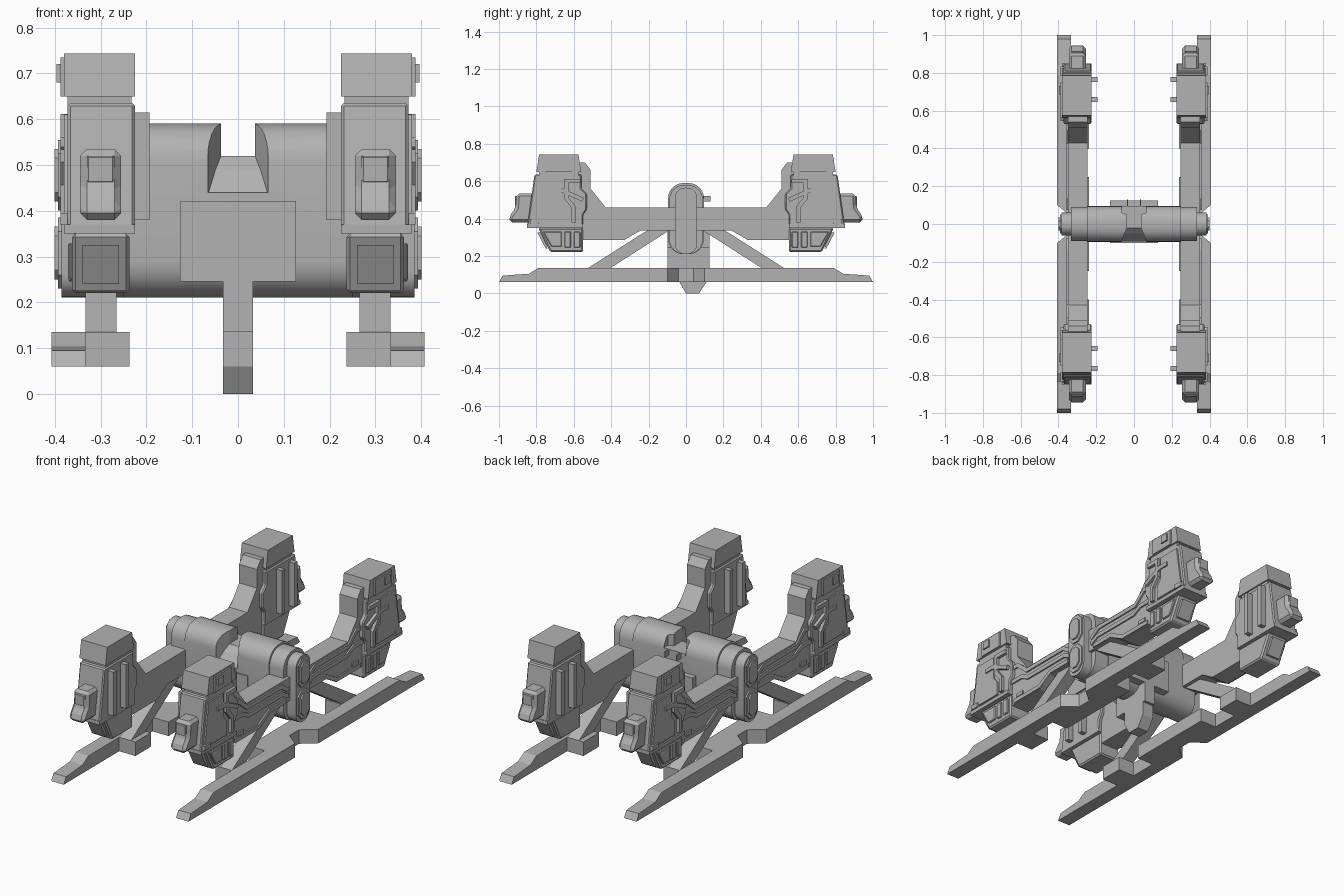
import bpy
import bmesh
import math
from mathutils import Vector

cube = bpy.data.objects.get("Cube")
if cube:
    bpy.data.objects.remove(cube, do_unlink=True)

# Shared levels, widths and lengths
skid_low, skid_top = .06, .135
pod_low, pod_split, pod_top = .22, .35, .743
arm_low, arm_top = .285, .46
hub_low, hub_top, hub_reach = .21, .59, .095
rail_in, rail_mid, rail_out = .237, .333, .407
arm_in, arm_out = .245, .35
pod_in, pod_out = .225, .38
pod_near, pod_far = .55, .85
keel_half = .033
raise_by = .008

shade = .45
grey = bpy.data.materials.new("hull_grey")
grey.use_nodes = True
grey.diffuse_color = (shade, shade, shade, 1)
grey.node_tree.nodes["Principled BSDF"].inputs["Base Color"].default_value = (shade, shade, shade, 1)


def prism(name, profile, low, high, upright=False, mirror="xy", bevel=0, smooth=False):
    """Extrude a side profile along x, or a plan along z, then mirror it."""
    bm = bmesh.new()
    corners = [(a, b, low) if upright else (low, a, b) for a, b in profile]
    face = bm.faces.new([bm.verts.new(corner) for corner in corners])
    grown = bmesh.ops.extrude_face_region(bm, geom=[face])["geom"]
    travel = high - low
    bmesh.ops.translate(bm, vec=(0, 0, travel) if upright else (travel, 0, 0),
                        verts=[item for item in grown if isinstance(item, bmesh.types.BMVert)])
    bmesh.ops.recalc_face_normals(bm, faces=bm.faces)
    mesh = bpy.data.meshes.new(name)
    bm.to_mesh(mesh)
    bm.free()
    mesh.materials.append(grey)
    part = bpy.data.objects.new(name, mesh)
    bpy.context.collection.objects.link(part)
    if bevel:
        edges = part.modifiers.new("chamfer", "BEVEL")
        edges.width, edges.segments, edges.limit_method = bevel, 1, "ANGLE"
    if mirror:
        copies = part.modifiers.new("mirror", "MIRROR")
        copies.use_axis = ("x" in mirror, "y" in mirror, False)
        copies.use_mirror_merge = False
    if smooth:
        bpy.ops.object.select_all(action="DESELECT")
        part.select_set(True)
        bpy.context.view_layer.objects.active = part
        bpy.ops.object.shade_smooth_by_angle(angle=math.radians(35))
    return part


def raised(name, profile, surface=pod_out, **options):
    """Lay a thin raised panel on an outward side surface."""
    return prism(name, profile, surface - raise_by, surface + raise_by, **options)


def rect(left, right, low, high):
    return [(left, low), (right, low), (right, high), (left, high)]


def rounded(half, low, high, radius, steps=6):
    """Rectangle centred on zero with round corners; one step gives chamfers."""
    points = []
    corners = [(1, high - radius), (-1, high - radius), (-1, low + radius), (1, low + radius)]
    for quarter, (side, level) in enumerate(corners):
        for step in range(steps + 1):
            angle = math.pi / 2 * (quarter + step / steps)
            points.append((side * (half - radius) + radius * math.cos(angle), level + radius * math.sin(angle)))
    return points


def strip(path, half=.011):
    """Outline of an even-width strip that follows a path."""
    left, right = [], []
    points = [Vector(point) for point in path]
    for index, point in enumerate(points):
        before = point - points[index - 1] if index else points[1] - point
        after = points[index + 1] - point if index < len(points) - 1 else before
        along = (before.normalized() + after.normalized()).normalized()
        across = Vector((-along.y, along.x)) * half / along.dot(before.normalized())
        left.append(point + across)
        right.append(point - across)
    return left + right[::-1]


# Central barrel with a notch cut in its top
barrel = prism("center_barrel", rounded(hub_reach, hub_low, hub_top, .08),
               -.25, .25, mirror="", smooth=True)
wide, narrow = .065, .037
flank = [(wide, -1), (wide, -.09), (narrow, -.02), (narrow, .05), (wide, .06), (wide, 1)]
cutter = prism("notch_cutter", flank + [(-x, y) for x, y in reversed(flank)],
               .44, 1, upright=True, mirror="")
cutter.hide_render = cutter.hide_viewport = True
notch = barrel.modifiers.new("notch", "BOOLEAN")
notch.operation, notch.object, notch.solver = "DIFFERENCE", cutter, "EXACT"
saddle_low, saddle_top = .43, .52
prism("notch_saddle", [(-hub_reach, saddle_low), (-.05, .49), (-.02, saddle_top),
                       (hub_reach, saddle_top), (hub_reach, saddle_low)], -wide, wide, mirror="")
prism("rear_ear", rect(.09, .13, .49, saddle_top), keel_half, narrow, mirror="x")

# Belly housing and tapered keel
belly_low, belly_back = .245, .125
prism("belly_box", rect(-.1, belly_back, belly_low, .42), -.127, .127, mirror="")
prism("keel_block", rect(-.1, belly_back, skid_top, belly_low), -keel_half, keel_half, mirror="")
prism("keel_foot", [(-.035, skid_top), (-.035, skid_low), (0, 0), (.07, 0), (.11, skid_low), (.11, skid_top)],
      -keel_half, keel_half, mirror="")

# Hub ends over the arms, with two framed eight-sided plates
cap_face = .385
prism("hub_collar", rounded(.09, hub_low, .58, .08), arm_in, rail_mid, mirror="x", smooth=True)
prism("hub_end", rounded(.06, hub_low, .565, .055), arm_in, cap_face, mirror="x", smooth=True)
for label, low in (("lower", .23), ("upper", .4)):
    high = low + .155
    raised(label + "_hub_frame", rounded(.05, low, high, .03, steps=1), cap_face, mirror="x")
    raised(label + "_hub_plate", rounded(.035, low + .02, high - .02, .02, steps=1),
           cap_face + raise_by, mirror="x")

# Arms from the hub up into the pods
prism("arm", [(0, arm_top), (.43, arm_top), (.51, .56), (.51, .66), (.54, .7), (.6, .7),
              (.6, arm_low), (.33, arm_low), (.25, .335), (0, .335)], arm_in, arm_out)
raised("arm_upper_strip", strip([(.08, .4), (.14, .44), (.43, .44), (.5, .5), (pod_near, .5)]), arm_out)
raised("arm_middle_strip", strip([(.08, .37), (.13, .395), (.42, .395), (.47, .42), (pod_near, .42)]), arm_out)
raised("arm_lower_strip", strip([(.1, .35), (.24, .35), (.33, .3), (.53, .3)]), arm_out)
raised("arm_vent", rect(.46, .51, .315, .335), arm_out)

# Pods: body, neck, cap and lower housing
prism("pod_body", [(pod_near, pod_split), (pod_near, .42), (.53, .45), (.53, .53), (.56, .56), (.56, .635),
                   (.81, .635), (pod_far, pod_split)], pod_in, pod_out - raise_by, bevel=.006)
prism("pod_neck", rect(.575, .785, .62, .66), pod_in + raise_by, pod_out - raise_by)
prism("pod_cap", [(.56, .65), (.575, pod_top), (.785, pod_top), (.8, .65)], pod_in, pod_out)
raised("cap_band", rect(.61, .75, .65, pod_top - raise_by))
raised("cap_window", rect(.685, .73, .68, .72), pod_out + raise_by)
prism("pod_belt", rect(pod_near, pod_far, pod_split, pod_split + .02), pod_in, pod_out)
lower_out = .363
prism("pod_lower", [(pod_near, pod_low), (pod_near, pod_split), (.79, pod_split), (.725, pod_low)],
      rail_in, lower_out, bevel=raise_by)
prism("lower_slope_plate", [(.74, .24), (.75, .24), (.795, .325), (.77, .325)], .26, .34)

# Raised panels on the outer pod sides
raised("pod_panel", [(.635, .38), (.635, .45), (.665, .49), (.665, .61), (.79, .61), (.825, .38)], pod_out - raise_by)
raised("pod_side_strip", strip([(.565, .6), (.64, .6), (.64, .51), (.6, arm_top), (.6, .38)]))
raised("pod_corner_strip", strip([(.72, .55), (.66, .55), (pod_near, .5)]))
raised("pod_marker", rect(.785, .835, .37, .395))
for label, start in (("near", .565), ("far", .615)):
    raised(label + "_lower_vent", rect(start, start + .035, .245, .33), lower_out, bevel=raise_by / 2)
raised("lower_fin", [(.665, .25), (.665, .33), (.765, .33), (.72, .25)], lower_out, bevel=raise_by / 2)

# Upright ribs on the inner pod sides
for label, middle in (("near", .66), ("far", .765)):
    prism(label + "_inner_rib", rect(middle - .013, middle + .013, pod_out, .615), .193, rail_in)

# Lamps on the pod ends
lamp_low, lamp_top, lamp_end = .38, .535, .945
prism("lamp_housing", [(.8, lamp_top), (.905, lamp_top), (.91, arm_top), (lamp_end, .41),
                       (lamp_end, lamp_low), (.8, lamp_low)], .255, .345, bevel=.018)
prism("lamp_face", rect(.9, .915, arm_top, .52), .27, .33, bevel=raise_by / 2)

# Landing skids, stepping inward beside the hub
prism("skid_rail", [(.1, skid_low), (.1, skid_top), (.79, skid_top), (.84, .105), (.98, .095), (1, skid_low)],
      rail_mid, rail_out)
prism("skid_step", [(rail_mid, .04), (rail_out, .1), (rail_mid, .1)], skid_low, skid_top, upright=True)
prism("skid_bridge", rect(-.25, .25, skid_low, skid_top), rail_in, rail_mid, mirror="x")
prism("strut_foot", rect(.4, .53, skid_low, skid_top), rail_in, rail_mid)
prism("strut", [(.525, skid_top), (.405, skid_top), (.1, .33), (.1, .4), (.25, .31)], .265, rail_mid)
